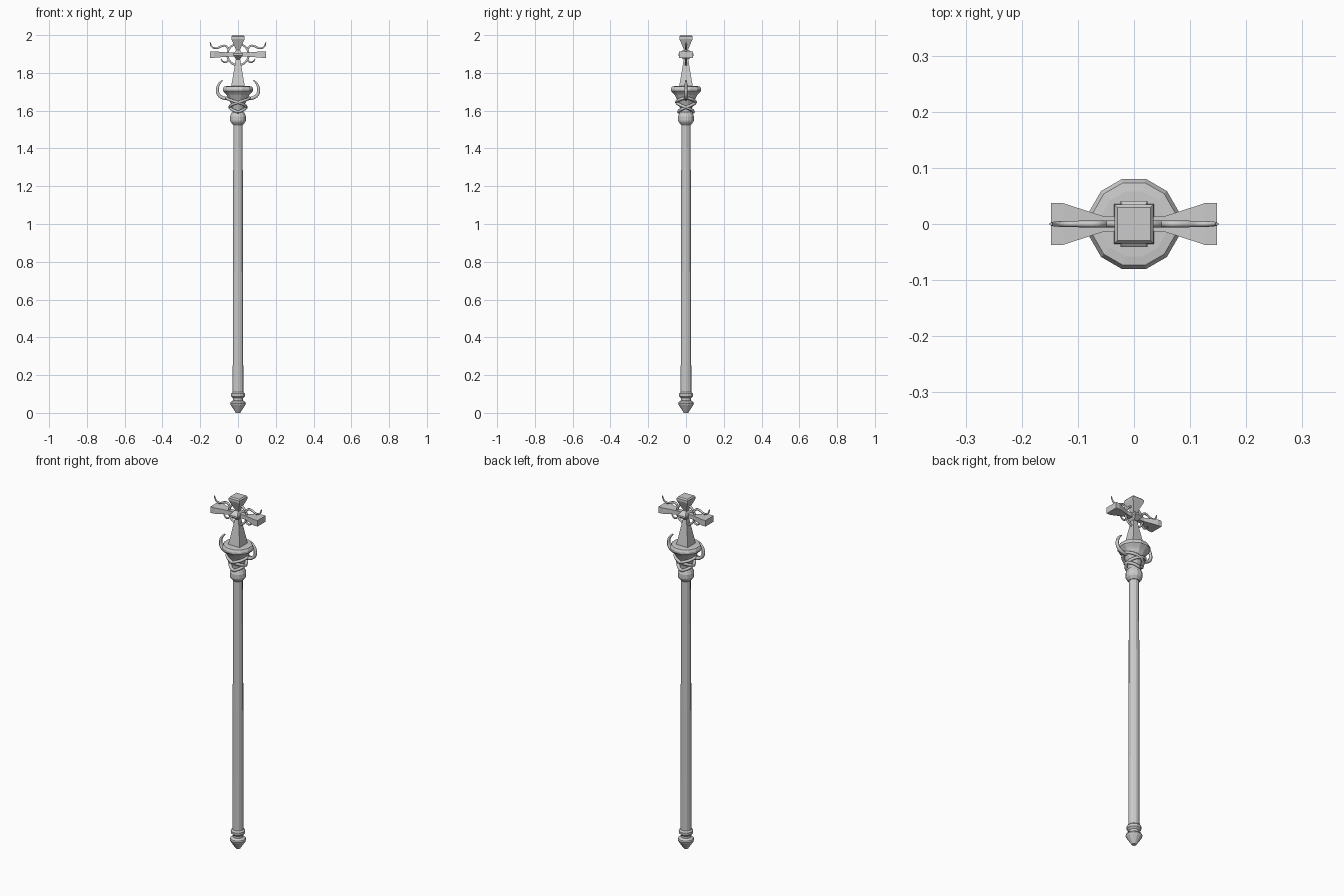
import bpy, bmesh, math
from mathutils import Matrix, Vector

if "Cube" in bpy.data.objects:
    bpy.data.objects.remove(bpy.data.objects["Cube"])


def mesh_object(name, bm):
    bmesh.ops.recalc_face_normals(bm, faces=bm.faces)
    me = bpy.data.meshes.new(name)
    bm.to_mesh(me)
    bm.free()
    ob = bpy.data.objects.new(name, me)
    bpy.context.collection.objects.link(ob)
    return ob


def loft(name, rings):
    """Join rings of points with quads and cap both ends."""
    bm = bmesh.new()
    vs = [[bm.verts.new(p) for p in ring] for ring in rings]
    n = len(vs[0])
    for a, b in zip(vs, vs[1:]):
        for i in range(n):
            j = (i + 1) % n
            bm.faces.new((a[i], a[j], b[j], b[i]))
    bm.faces.new(vs[0])
    bm.faces.new(vs[-1])
    return mesh_object(name, bm)


def lathe(name, profile, sides=12):
    ang = [2 * math.pi * (i + 0.5) / sides for i in range(sides)]
    return loft(name, [[(r * math.cos(a), r * math.sin(a), z) for a in ang] for r, z in profile])


def beam(name, sections, matrix=Matrix()):
    """Square-section bar along local z: sections are (half x, half y, z)."""
    return loft(name, [[matrix @ Vector((sx * hx, sy * hy, z))
                        for sx, sy in ((-1, -1), (1, -1), (1, 1), (-1, 1))]
                       for hx, hy, z in sections])


def tube(name, pts, radius, radii=None, cyclic=False):
    cu = bpy.data.curves.new(name, 'CURVE')
    cu.dimensions = '3D'
    cu.bevel_depth = radius
    cu.bevel_resolution = 1
    cu.use_fill_caps = True
    cu.resolution_u = 3
    sp = cu.splines.new('BEZIER')
    sp.bezier_points.add(len(pts) - 1)
    for i, (bp, p) in enumerate(zip(sp.bezier_points, pts)):
        bp.co = p
        bp.handle_left_type = bp.handle_right_type = 'AUTO'
        bp.radius = radii[i] if radii else 1
    sp.use_cyclic_u = cyclic
    ob = bpy.data.objects.new(name, cu)
    bpy.context.collection.objects.link(ob)
    return ob


# Pole with foot and upper collar
lathe("foot_finial", [(0.012, 0), (0.020, 0.012), (0.040, 0.042), (0.043, 0.05), (0.040, 0.058),
                      (0.027, 0.066), (0.027, 0.078), (0.037, 0.088), (0.038, 0.102), (0.030, 0.11)])
lathe("shaft", [(0.029, 0.09), (0.028, 0.8), (0.025, 1.54)])
lathe("upper_collar", [(0.028, 1.525), (0.040, 1.54), (0.043, 1.548), (0.043, 1.57),
                       (0.036, 1.588), (0.030, 1.592)])

# Flared neck and the dish that carries the cross
lathe("neck", [(0.030, 1.585), (0.032, 1.61), (0.039, 1.635), (0.050, 1.66), (0.066, 1.69)])
lathe("dish", [(0.056, 1.675), (0.068, 1.69), (0.083, 1.705), (0.083, 1.715),
               (0.076, 1.728), (0.060, 1.73)])

# Vines crossing around the neck and ending in outward horns
for s in (1, -1):
    for w in (1, -1):
        pts = []
        for i in range(9):
            t = i / 8
            a = math.pi * 1.5 * (1 - t) * w
            r = 0.040 + 0.022 * t * t
            pts.append((s * r * math.cos(a), r * math.sin(a), 1.592 + 0.077 * t))
        tube("neck_vine", pts, 0.008)
    horn = [(0.050, 1.662), (0.080, 1.668), (0.103, 1.685), (0.109, 1.715), (0.098, 1.745), (0.082, 1.760)]
    tube("horn", [(s * x, 0, z) for x, z in horn], 0.010, [0.9, 1, 0.95, 0.85, 0.65, 0.4])

# Cross: lower arm, top arm, and flared side arms
beam("cross_post", [(0.036, 0.036, 1.728), (0.034, 0.034, 1.74), (0.011, 0.011, 1.875), (0.011, 0.011, 1.9)])
beam("cross_top", [(0.011, 0.011, 1.9), (0.012, 0.012, 1.925), (0.035, 0.035, 1.98),
                   (0.035, 0.035, 1.993), (0.029, 0.029, 2.0)])
for s in (1, -1):
    turn = Matrix.Translation((0, 0, 1.897)) @ Matrix.Rotation(s * math.pi / 2, 4, 'Y')
    beam("cross_side_arm", [(0.011, 0.011, 0), (0.011, 0.014, 0.055), (0.017, 0.037, 0.126),
                            (0.017, 0.037, 0.148)], turn)
beam("cross_boss", [(0.010, 0.014, 1.872), (0.024, 0.041, 1.892), (0.024, 0.041, 1.902), (0.010, 0.014, 1.922)])

# Ring behind the crossing and its curling tendrils
tube("halo_ring", [(0.056 * math.cos(k * math.pi / 6), 0, 1.897 + 0.056 * math.sin(k * math.pi / 6))
                   for k in range(12)], 0.006, cyclic=True)
for s in (1, -1):
    curl = [(0.050, 1.925), (0.066, 1.943), (0.090, 1.940), (0.115, 1.930), (0.138, 1.938), (0.148, 1.962)]
    tube("upper_tendril", [(s * x, 0, z) for x, z in curl], 0.006, [1, 1, 1, 0.9, 0.8, 0.5])
    hook = [(0.050, 1.868), (0.066, 1.856), (0.082, 1.862), (0.090, 1.874)]
    tube("lower_tendril", [(s * x, 0, z) for x, z in hook], 0.005, [1, 1, 0.8, 0.5])
